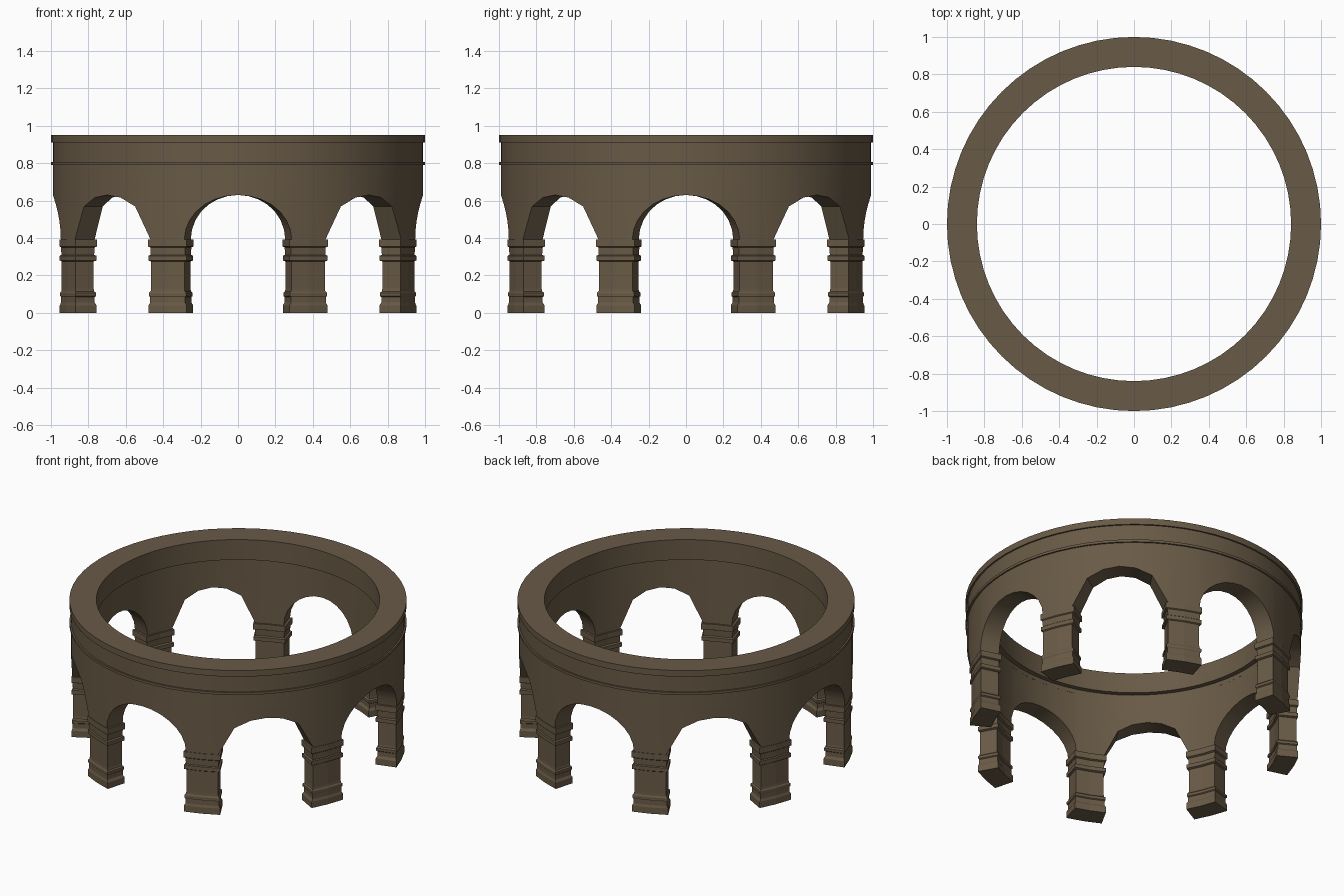
import bpy, bmesh, math

if "Cube" in bpy.data.objects:
    bpy.data.objects.remove(bpy.data.objects["Cube"])

stone = bpy.data.materials.new("brown stone")
stone.diffuse_color = (0.14, 0.102, 0.061, 1)
stone.use_nodes = True
stone.node_tree.nodes["Principled BSDF"].inputs["Base Color"].default_value = stone.diffuse_color

STEP = math.tau / 64          # facet of the ring
HALF_PIER = STEP              # half angle of a pier
HALF_ARCH = STEP * 3          # half angle of an arch opening
SPRING, RISE = 0.39, 0.24     # arch springing height and rise


def polar(r, a, z):
    return (r * math.cos(a), r * math.sin(a), z)


def make_mesh(name, rings, close_rings, caps):
    """Skin a list of closed point loops with quads."""
    bm = bmesh.new()
    loops = [[bm.verts.new(p) for p in ring] for ring in rings]
    n = len(loops[0])
    pairs = list(zip(loops, loops[1:]))
    if close_rings:
        pairs.append((loops[-1], loops[0]))
    for a, b in pairs:
        for i in range(n):
            j = (i + 1) % n
            bm.faces.new((a[i], a[j], b[j], b[i]))
    if caps:
        bm.faces.new(loops[0])
        bm.faces.new(loops[-1])
    bmesh.ops.recalc_face_normals(bm, faces=bm.faces)
    me = bpy.data.meshes.new(name)
    bm.to_mesh(me)
    bm.free()
    me.materials.append(stone)
    return me


def add(name, me, rot=0.0, smooth=False):
    ob = bpy.data.objects.new(name, me)
    bpy.context.collection.objects.link(ob)
    ob.rotation_euler.z = rot
    if smooth:
        bpy.context.view_layer.objects.active = ob
        ob.select_set(True)
        bpy.ops.object.shade_smooth_by_angle(angle=math.radians(20))
        ob.select_set(False)
    return ob


# Arcade wall: columns whose lower edge follows the eight arches
columns = []
for k in range(8):
    centre = k * math.pi / 4
    if k % 2 == 0:            # finer arches on the axes
        offsets = [-HALF_ARCH * math.cos(math.pi * i / 14) for i in range(15)]
    else:                     # coarser arches on the diagonals
        offsets = [STEP * i for i in range(-3, 4)]
    for o in offsets:
        z = SPRING + RISE * math.sqrt(max(0, 1 - (o / HALF_ARCH) ** 2))
        columns.append((centre + o, z))
    columns.append((centre + math.pi / 8, SPRING))   # middle of the pier
wall = [[polar(0.99, a, z), polar(0.99, a, 0.80), polar(0.87, a, 0.80), polar(0.87, a, z)]
        for a, z in columns]
add("arcade_wall", make_mesh("arcade_wall", wall, True, False), smooth=True)

# Entablature: lathed profile with string course, cornice and inner lip
profile = [(0.87, 0.79), (1.0, 0.79), (1.0, 0.806), (0.99, 0.806), (0.99, 0.91),
           (1.0, 0.91), (1.0, 0.95), (0.84, 0.95), (0.84, 0.818), (0.87, 0.818)]
rings = [[polar(r, i * STEP, z) for r, z in profile] for i in range(64)]
add("entablature", make_mesh("entablature", rings, True, False), smooth=True)

# Piers: moulded base, shaft, necking and capital as (height, flare)
levels = [(0, .012), (.04, .012), (.055, .004), (.085, .004), (.09, .010), (.107, .010),
          (.115, .002), (.13, 0), (.275, 0), (.28, .012), (.305, .012), (.31, .002),
          (.35, .004), (.355, .014), (.393, .014)]
sections = []
for z, e in levels:
    h = HALF_PIER + e / 0.93
    sections.append([polar(0.985 + e * 0.6, a, z) for a in (-h, 0, h)] +
                    [polar(0.875 - e, a, z) for a in (h, 0, -h)])
pier = make_mesh("pier", sections, False, True)
for k in range(8):
    add(f"pier_{k + 1}", pier, math.pi / 8 + k * math.pi / 4)
